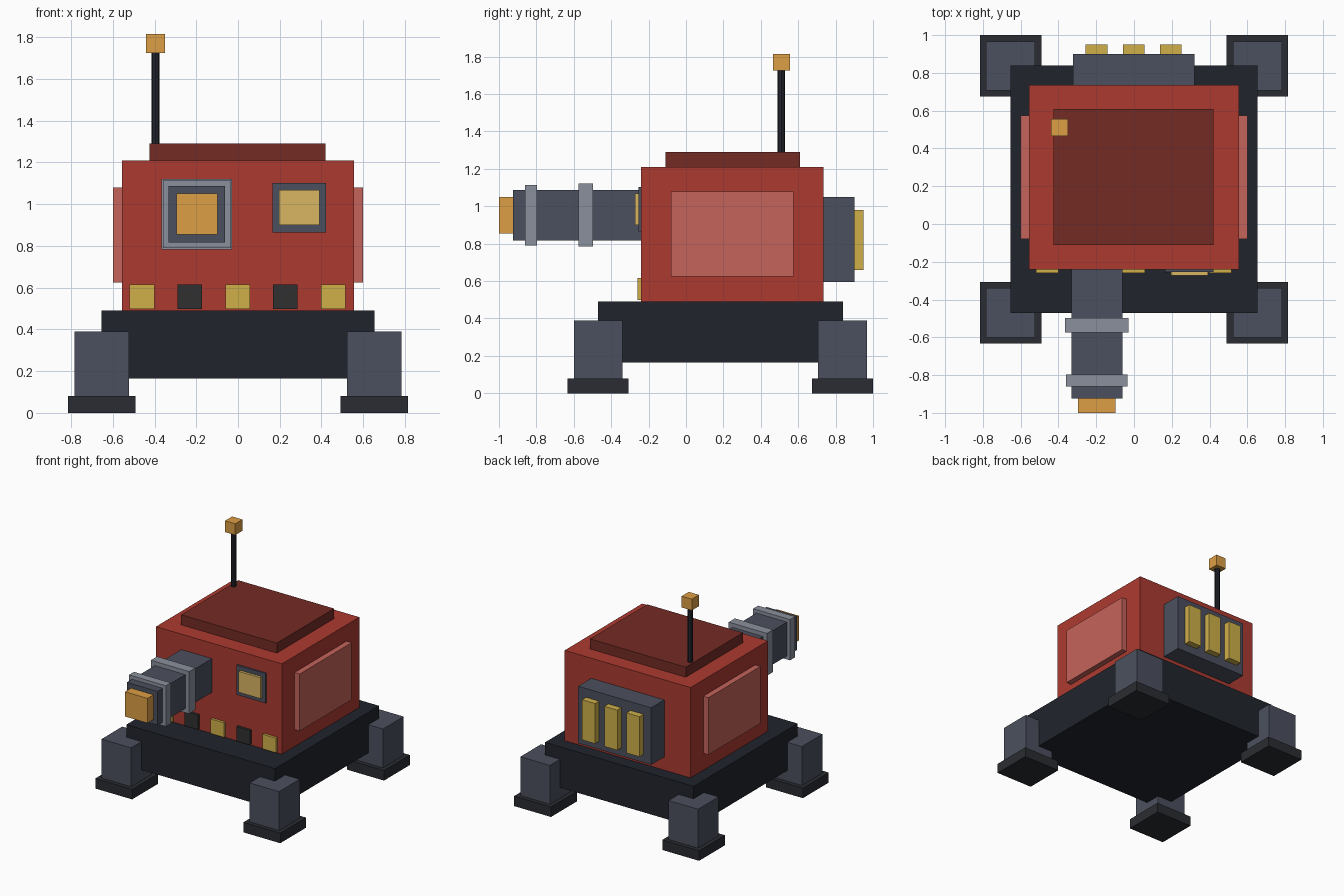
import bpy, bmesh

if "Cube" in bpy.data.objects:
    bpy.data.objects.remove(bpy.data.objects["Cube"])


def material(name, hex_color):
    rgb = [int(hex_color[i:i + 2], 16) / 255 for i in (0, 2, 4)]
    lin = [c / 12.92 if c <= 0.04045 else ((c + 0.055) / 1.055) ** 2.4 for c in rgb]
    m = bpy.data.materials.new(name)
    m.diffuse_color = (*lin, 1)
    m.use_nodes = True
    m.node_tree.nodes["Principled BSDF"].inputs["Base Color"].default_value = m.diffuse_color
    return m


RED = material("red", "AC3A30")
DARK_RED = material("dark_red", "752B25")
PALE_RED = material("pale_red", "C5635B")
BLACK = material("black", "21242C")
RUBBER = material("rubber", "2A2C32")
CHARCOAL = material("charcoal", "303030")
STEEL = material("steel", "4B505E")
SILVER = material("silver", "8A909C")
YELLOW = material("yellow", "D0B04A")
GLASS = material("glass", "DBB663")
ORANGE = material("orange", "DD9F45")


def finish(name, bm, mat):
    mesh = bpy.data.meshes.new(name)
    bm.to_mesh(mesh)
    bm.free()
    mesh.materials.append(mat)
    ob = bpy.data.objects.new(name, mesh)
    bpy.context.collection.objects.link(ob)
    return ob


def box(name, x, y, z, mat):
    """Axis-aligned box from (min, max) ranges."""
    bm = bmesh.new()
    bmesh.ops.create_cube(bm, size=1)
    for v in bm.verts:
        v.co = [(r[0] + r[1]) / 2 + c * (r[1] - r[0]) for r, c in zip((x, y, z), v.co)]
    return finish(name, bm, mat)


def around(c, width):
    return (c - width / 2, c + width / 2)


# Chassis, cabin and roof
box("chassis", (-0.655, 0.655), (-0.47, 0.84), (0.165, 0.49), BLACK)
box("cabin", (-0.555, 0.555), (-0.24, 0.735), (0.49, 1.21), RED)
box("roof_plate", (-0.425, 0.42), (-0.11, 0.61), (1.21, 1.29), DARK_RED)

# Legs with feet, and side panels, on both sides
for side, s in (("left", -1), ("right", 1)):
    for end, y in (("front", -0.47), ("back", 0.837)):
        box(f"{end}_{side}_leg", around(s * 0.653, 0.26), around(y, 0.26), (0.08, 0.39), STEEL)
        box(f"{end}_{side}_foot", around(s * 0.653, 0.325), around(y, 0.325), (0, 0.08), RUBBER)
    box(f"{side}_panel", around(s * 0.577, 0.046), (-0.08, 0.575), (0.625, 1.08), PALE_RED)

# Cannon: barrel, two collars and muzzle
CX, CZ = -0.197, 0.952
for name, width, y, mat in (
        ("cannon_barrel", 0.27, (-0.925, -0.24), STEEL),
        ("rear_collar", 0.337, (-0.575, -0.497), SILVER),
        ("front_collar", 0.325, (-0.86, -0.797), SILVER),
        ("cannon_muzzle", 0.197, (-1.0, -0.925), ORANGE)):
    box(name, around(CX, width), y, around(CZ, width), mat)

# Front window
box("window_frame", around(0.293, 0.257), (-0.253, -0.24), around(0.983, 0.237), STEEL)
box("window_pane", around(0.293, 0.195), (-0.273, -0.253), around(0.984, 0.167), GLASS)

# Alternating warning blocks along the lower front
for i in range(5):
    box(f"warning_block_{i + 1}", around((i - 2) * 0.229 - 0.002, 0.118), (-0.26, -0.24),
        (0.498, 0.615), CHARCOAL if i % 2 else YELLOW)

# Rear engine housing with vents
box("engine_housing", (-0.323, 0.321), (0.735, 0.90), (0.595, 1.05), STEEL)
for i in range(3):
    box(f"engine_vent_{i + 1}", around((i - 1) * 0.196 - 0.002, 0.115), (0.90, 0.95),
        (0.66, 0.98), YELLOW)

# Antenna mast and tip
bm = bmesh.new()
bmesh.ops.create_cone(bm, cap_ends=True, segments=8, radius1=0.02, radius2=0.02, depth=0.435)
bmesh.ops.translate(bm, verts=bm.verts, vec=(-0.395, 0.51, 1.5075))
finish("antenna_mast", bm, BLACK)
box("antenna_tip", around(-0.395, 0.09), around(0.51, 0.09), (1.725, 1.815), ORANGE)
